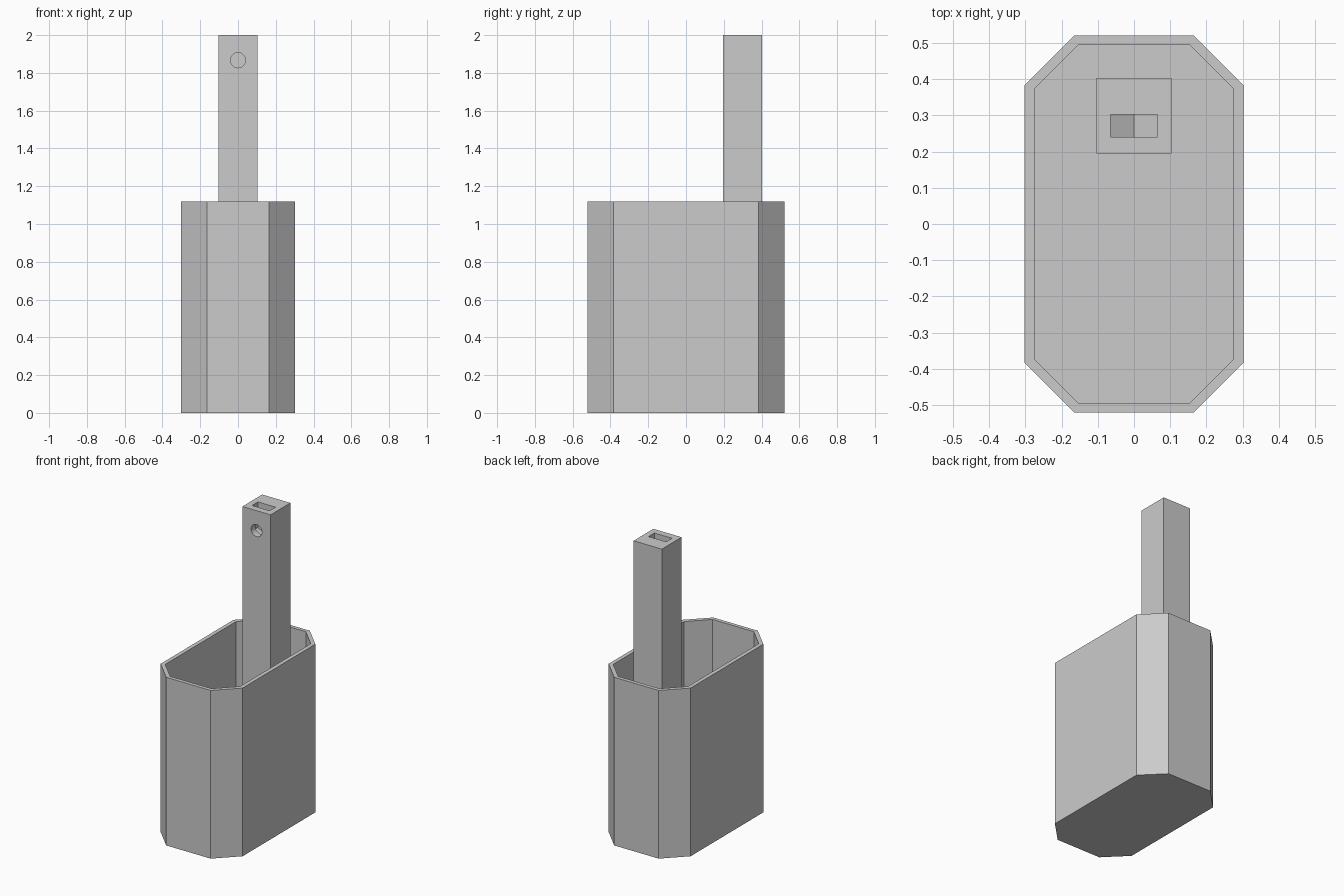
import bpy, bmesh, math
from mathutils import Vector

default = bpy.data.objects.get("Cube")
if default:
    bpy.data.objects.remove(default, do_unlink=True)

grey = bpy.data.materials.new("light grey plastic")
grey.use_nodes = True
colour = (0.6, 0.6, 0.6, 1)
grey.diffuse_color = colour
grey.node_tree.nodes["Principled BSDF"].inputs["Base Color"].default_value = colour


def prism(name, outline, start, direction):
    """Extrude a closed outline of points, given relative to start."""
    bm = bmesh.new()
    base = bm.faces.new([bm.verts.new(Vector(p) + Vector(start)) for p in outline])
    top = bmesh.ops.extrude_face_region(bm, geom=[base], use_keep_orig=True)["geom"]
    bmesh.ops.translate(bm, vec=direction,
                        verts=[v for v in top if isinstance(v, bmesh.types.BMVert)])
    bmesh.ops.recalc_face_normals(bm, faces=bm.faces)
    mesh = bpy.data.meshes.new(name)
    bm.to_mesh(mesh)
    bm.free()
    obj = bpy.data.objects.new(name, mesh)
    bpy.context.collection.objects.link(obj)
    obj.data.materials.append(grey)
    return obj


def chamfered(x, y, cut):
    """Rectangle outline of half sizes x and y with chamfered corners."""
    return [(x, cut - y, 0), (x, y - cut, 0), (x - cut, y, 0), (cut - x, y, 0),
            (-x, y - cut, 0), (-x, cut - y, 0), (cut - x, -y, 0), (x - cut, -y, 0)]


def cut(target, cutter):
    """Subtract the cutter from the target and remove the cutter."""
    cutter.hide_render = True
    mod = target.modifiers.new("cut", 'BOOLEAN')
    mod.operation, mod.solver, mod.object = 'DIFFERENCE', 'EXACT', cutter
    bpy.context.view_layer.objects.active = target
    bpy.ops.object.modifier_apply(modifier=mod.name)
    bpy.data.objects.remove(cutter, do_unlink=True)


height, floor = 1.12, 0.027

# Open container with chamfered corners
container = prism("container", chamfered(0.302, 0.521, 0.138), (0, 0, 0), (0, 0, height))
cut(container, prism("cavity", chamfered(0.275, 0.496, 0.123), (0, 0, floor), (0, 0, height)))

# Square post standing inside, towards the back
h = 0.104
post = prism("post", [(-h, -h, 0), (h, -h, 0), (h, h, 0), (-h, h, 0)],
             (0, 0.299, floor / 2), (0, 0, 2 - floor / 2))

# Nut slot, open at the top, with a pointed bottom
w, bolt_z = 0.065, 1.867
tip = w / math.cos(math.pi / 6)
slot = [(0, 0, -tip), (w, 0, -tip / 2), (w, 0, 0.2), (-w, 0, 0.2), (-w, 0, -tip / 2)]
cut(post, prism("nut_slot", slot, (0, 0.24, bolt_z), (0, 0.062, 0)))

# Blind bolt hole in the front
sides = 32
circle = [(0.04 * math.cos(i * math.tau / sides), 0, 0.04 * math.sin(i * math.tau / sides))
          for i in range(sides)]
cut(post, prism("bolt_hole", circle, (0, 0.1, bolt_z), (0, 0.24, 0)))
